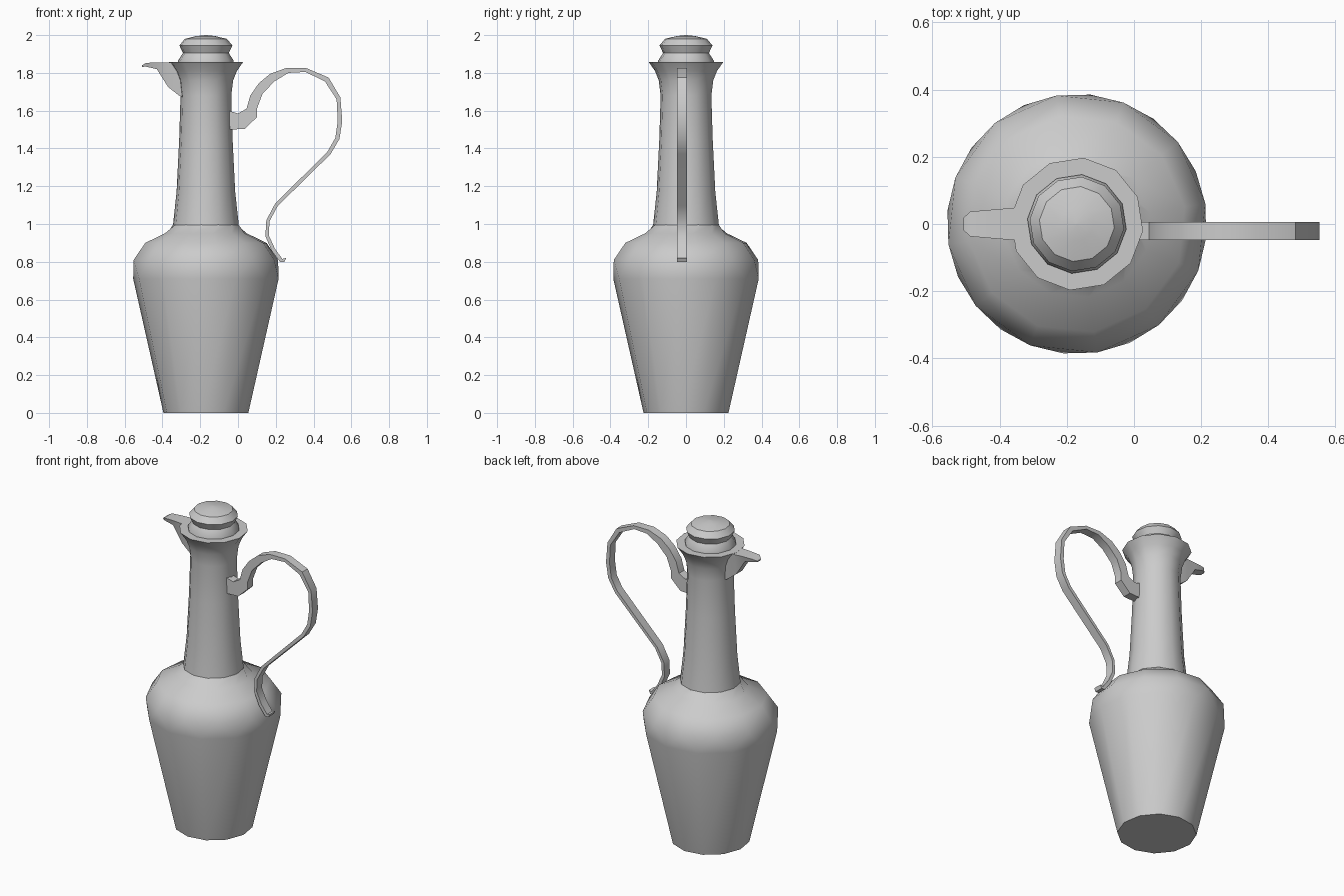
import bpy, bmesh, math

AXIS_X = -0.17
SIDES = 12


def finish(name, bm, angle=36):
    bmesh.ops.recalc_face_normals(bm, faces=bm.faces)
    mesh = bpy.data.meshes.new(name)
    bm.to_mesh(mesh)
    bm.free()
    obj = bpy.data.objects.new(name, mesh)
    bpy.context.collection.objects.link(obj)
    bpy.ops.object.select_all(action='DESELECT')
    obj.select_set(True)
    bpy.context.view_layer.objects.active = obj
    bpy.ops.object.shade_smooth_by_angle(angle=math.radians(angle))
    return obj


def loft(name, rings):
    """Skin equal-length rings of points and cap both ends."""
    bm = bmesh.new()
    loops = [[bm.verts.new(p) for p in ring] for ring in rings]
    n = len(loops[0])
    for a, b in zip(loops, loops[1:]):
        for i in range(n):
            j = (i + 1) % n
            bm.faces.new((a[i], a[j], b[j], b[i]))
    bm.faces.new(loops[0])
    bm.faces.new(loops[-1])
    return finish(name, bm)


def lathe(name, profile):
    """Profile rows are radius, height, start angle of the ring."""
    rings = []
    for r, z, start in profile:
        angles = [math.radians(start + 360 * i / SIDES) for i in range(SIDES)]
        rings.append([(AXIS_X + r * math.cos(a), r * math.sin(a), z) for a in angles])
    return loft(name, rings)


# Tapered body with rounded shoulder
lathe("body", [(0.226, 0, 24), (0.387, 0.71, 24), (0.387, 0.81, 9),
               (0.325, 0.90, 9), (0.22, 0.95, 9), (0.172, 1.0, 24)])

# Slender neck with flared rim
lathe("neck", [(0.175, 0.995, 24), (0.156, 1.17, 24), (0.142, 1.45, 24),
               (0.135, 1.68, 24), (0.145, 1.76, 24), (0.165, 1.81, 24),
               (0.198, 1.857, 24)])

# Domed stopper
lathe("stopper", [(0.148, 1.85, 24), (0.148, 1.865, 24), (0.122, 1.905, 24),
                  (0.141, 1.945, 24), (0.112, 1.98, 24), (0.05, 1.995, 24),
                  (0.004, 2.0, 24)])

# Pouring spout: x, top height, bottom height, top half width, bottom half width
sections = [(-0.29, 1.855, 1.67, 0.05, 0.035), (-0.312, 1.855, 1.68, 0.05, 0.035),
            (-0.37, 1.855, 1.725, 0.047, 0.03), (-0.43, 1.855, 1.82, 0.042, 0.03),
            (-0.487, 1.853, 1.833, 0.037, 0.03), (-0.508, 1.84, 1.832, 0.018, 0.016)]
loft("spout", [[(x, w, t), (x, -w, t), (x, -b, u), (x, b, u)]
               for x, t, u, w, b in sections])

# Looping strap handle: outer x, z then inner x, z
handle = [(-0.05, 1.60, -0.05, 1.50), (0.0, 1.585, 0.035, 1.503),
          (0.045, 1.61, 0.10, 1.565), (0.065, 1.68, 0.10, 1.61),
          (0.11, 1.745, 0.13, 1.69), (0.17, 1.795, 0.193, 1.755),
          (0.255, 1.826, 0.267, 1.80), (0.36, 1.826, 0.357, 1.805),
          (0.48, 1.775, 0.46, 1.755), (0.542, 1.67, 0.522, 1.66),
          (0.552, 1.545, 0.528, 1.545), (0.537, 1.45, 0.515, 1.455),
          (0.49, 1.37, 0.475, 1.385), (0.21, 1.095, 0.195, 1.105),
          (0.167, 1.015, 0.15, 1.02), (0.163, 0.94, 0.145, 0.935),
          (0.195, 0.87, 0.18, 0.855), (0.235, 0.815, 0.222, 0.80),
          (0.255, 0.82, 0.245, 0.80)]
Y0, Y1 = -0.048, 0.006
loft("handle", [[(ox, Y0, oz), (ox, Y1, oz), (ix, Y1, iz), (ix, Y0, iz)]
                for ox, oz, ix, iz in handle])
